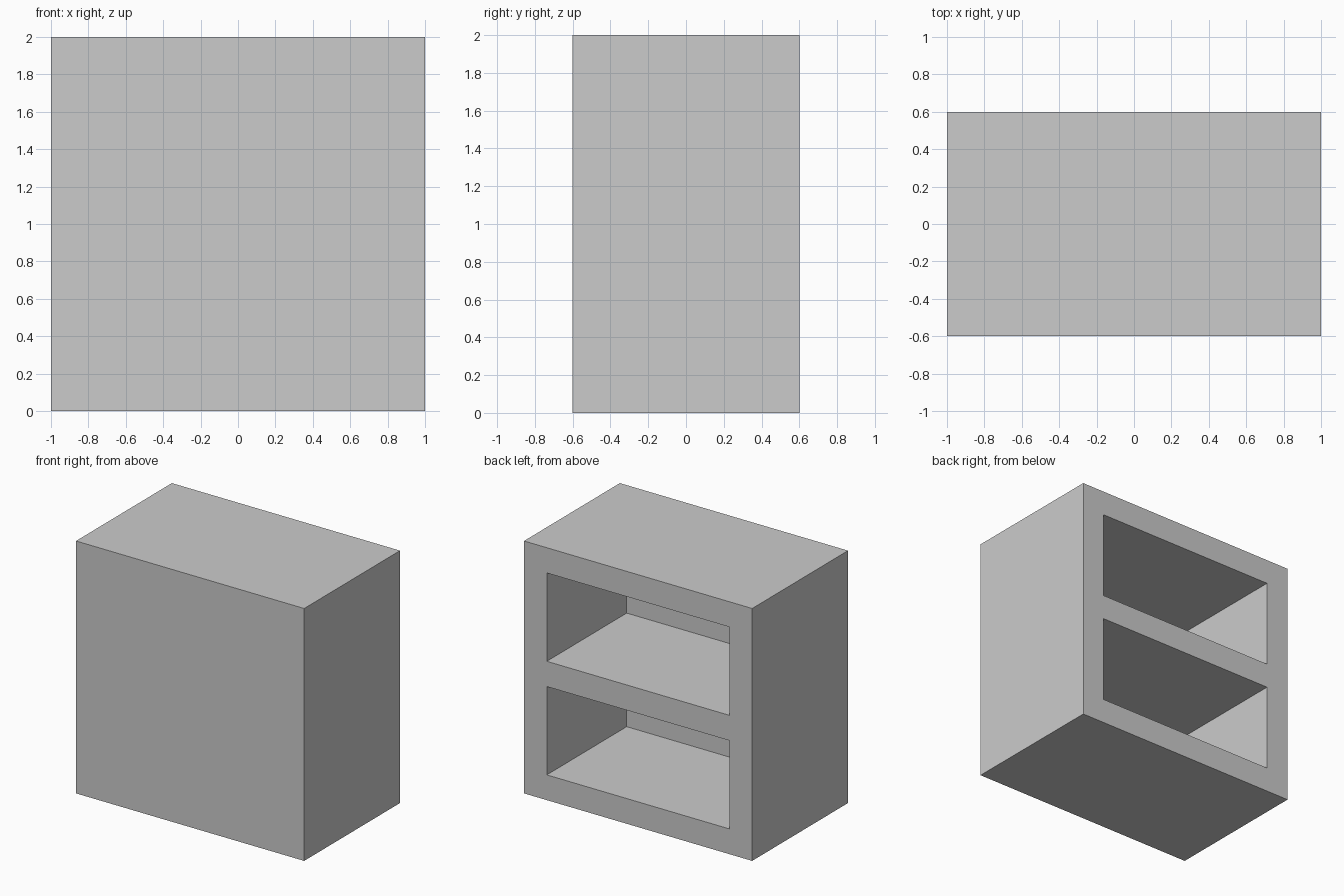
import bpy
import bmesh
from mathutils import Matrix, Vector

default_cube = bpy.data.objects.get("Cube")
if default_cube:
    bpy.data.objects.remove(default_cube, do_unlink=True)

WIDTH, DEPTH, HEIGHT = 2.0, 1.2, 2.0
WALL = 0.2

# Single flat colour
grey = bpy.data.materials.new("light_grey")
grey.use_nodes = True
grey.diffuse_color = (0.6, 0.6, 0.6, 1)
grey.node_tree.nodes["Principled BSDF"].inputs["Base Color"].default_value = (0.6, 0.6, 0.6, 1)


def box(name, size, centre):
    bm = bmesh.new()
    bmesh.ops.create_cube(bm, size=1, matrix=Matrix.LocRotScale(Vector(centre), None, Vector(size)))
    mesh = bpy.data.meshes.new(name)
    bm.to_mesh(mesh)
    bm.free()
    mesh.materials.append(grey)
    obj = bpy.data.objects.new(name, mesh)
    bpy.context.collection.objects.link(obj)
    return obj


# Cabinet body, solid at the front
cabinet = box("cabinet", (WIDTH, DEPTH, HEIGHT), (0, 0, HEIGHT / 2))

# Two compartments, open at the back
opening_height = (HEIGHT - 3 * WALL) / 2
overshoot = 0.1
for i, label in enumerate(("lower", "upper")):
    z = WALL + opening_height / 2 + i * (opening_height + WALL)
    cutter = box(label + "_compartment_cutter",
                 (WIDTH - 2 * WALL, DEPTH - WALL + overshoot, opening_height),
                 (0, (WALL + overshoot) / 2, z))
    cutter.hide_render = True
    cutter.hide_set(True)
    cutter.display_type = 'WIRE'
    cut = cabinet.modifiers.new(label + "_compartment", 'BOOLEAN')
    cut.operation = 'DIFFERENCE'
    cut.solver = 'EXACT'
    cut.object = cutter
